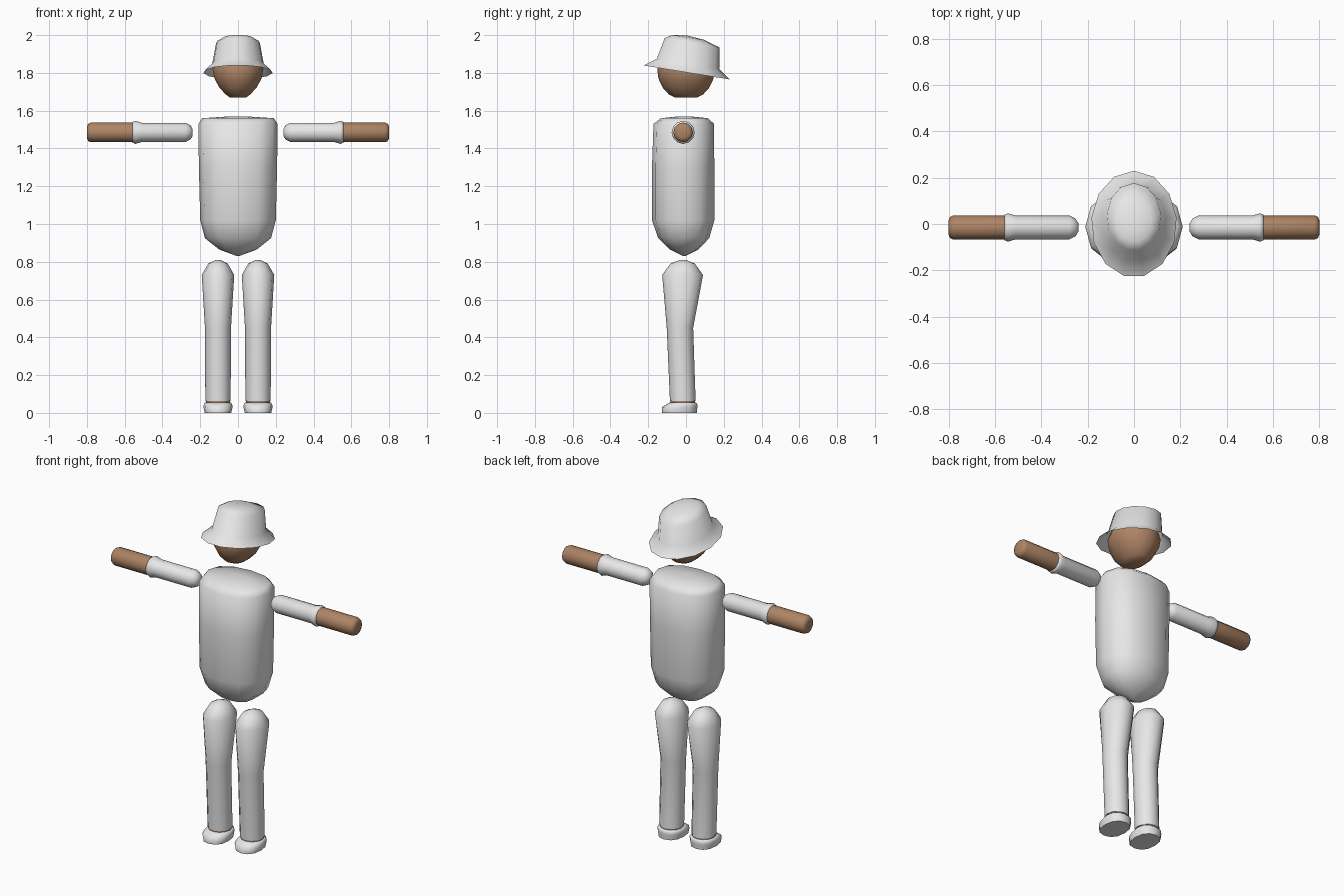
import bpy, bmesh, math


def material(name, rgb):
    m = bpy.data.materials.new(name)
    m.diffuse_color = (*rgb, 1)
    return m


WHITE = material("soft white", (0.80, 0.80, 0.80))
SKIN = material("warm brown", (0.42, 0.23, 0.13))


def loft(name, rings, mat, n=12, power=1.0, along_x=0, caps=(True, True), angle=70, phase=0.0):
    """Rings are (height, centre_x, centre_y, radius_x, radius_y[, tilt]).
    With along_x = +1/-1 height runs sideways and centre_x becomes z."""
    bm = bmesh.new()
    loops = []
    for h, cx, cy, rx, ry, *tilt in rings:
        slope = tilt[0] if tilt else 0
        loop = []
        for i in range(n):
            a = math.pi / 2 + phase + 2 * math.pi * i / n
            c, s = math.cos(a), math.sin(a)
            x = cx + rx * math.copysign(abs(c) ** power, c)
            y = cy + ry * math.copysign(abs(s) ** power, s)
            z = h + slope * (y - cy)
            loop.append(bm.verts.new((along_x * z, y, x) if along_x else (x, y, z)))
        loops.append(loop)
    for lo, hi in zip(loops, loops[1:]):
        for i in range(n):
            j = (i + 1) % n
            bm.faces.new((lo[i], lo[j], hi[j], hi[i]))
    if caps[0]:
        bm.faces.new(loops[0][::-1])
    if caps[1]:
        bm.faces.new(loops[-1])
    bmesh.ops.recalc_face_normals(bm, faces=bm.faces)
    me = bpy.data.meshes.new(name)
    bm.to_mesh(me)
    bm.free()
    ob = bpy.data.objects.new(name, me)
    me.materials.append(mat)
    bpy.context.collection.objects.link(ob)
    bpy.ops.object.select_all(action='DESELECT')
    ob.select_set(True)
    bpy.context.view_layer.objects.active = ob
    bpy.ops.object.shade_smooth_by_angle(angle=math.radians(angle))
    return ob


# Torso: rounded capsule with a nearly flat top
loft("torso", [
    (0.83, 0, -0.01, 0.005, 0.005),
    (0.865, 0, -0.01, 0.10, 0.075),
    (0.925, 0, -0.012, 0.175, 0.135),
    (1.02, 0, -0.015, 0.20, 0.165),
    (1.30, 0, -0.015, 0.207, 0.165),
    (1.53, 0, -0.012, 0.21, 0.160),
    (1.56, 0, -0.008, 0.19, 0.125),
    (1.57, 0, -0.008, 0.04, 0.03)], WHITE, power=0.85)

# Head
loft("head", [
    (1.67, 0, 0, 0.045, 0.06),
    (1.685, 0, 0, 0.065, 0.09),
    (1.72, 0, 0, 0.10, 0.122),
    (1.77, 0, 0, 0.128, 0.146),
    (1.82, 0, 0, 0.138, 0.152),
    (1.88, 0, 0, 0.115, 0.13),
    (1.94, 0, 0, 0.07, 0.08)], SKIN, n=14)

# Bucket hat: open underneath, tilted down toward the back
loft("hat", [
    (1.803, 0, 0.0, 0.185, 0.23, -0.163),
    (1.847, 0, 0.008, 0.138, 0.168, -0.164),
    (1.96, 0, 0.03, 0.117, 0.147, -0.172),
    (1.988, 0, 0.01, 0.075, 0.085, -0.15),
    (1.998, 0, -0.01, 0.02, 0.02, -0.05)], WHITE, n=13, caps=(False, True))

for side, s in (("right", -1), ("left", 1)):
    # Sleeve with flared cuff, and bare forearm
    loft(side + "_sleeve", [
        (0.24, 1.485, -0.015, 0.018, 0.018),
        (0.252, 1.485, -0.015, 0.038, 0.038),
        (0.278, 1.485, -0.015, 0.051, 0.051),
        (0.51, 1.485, -0.015, 0.051, 0.051),
        (0.543, 1.485, -0.015, 0.061, 0.061),
        (0.558, 1.485, -0.015, 0.055, 0.055)], WHITE, along_x=s)
    loft(side + "_forearm", [
        (0.54, 1.485, -0.015, 0.052, 0.052),
        (0.78, 1.485, -0.015, 0.052, 0.052),
        (0.794, 1.485, -0.015, 0.045, 0.045),
        (0.80, 1.485, -0.015, 0.03, 0.03)], SKIN, along_x=s)

    # Trouser leg, ankle and shoe
    x = s * 0.106
    loft(side + "_leg", [
        (0.063, x, -0.017, 0.067, 0.068),
        (0.45, x, -0.032, 0.069, 0.070),
        (0.73, x, -0.018, 0.086, 0.108),
        (0.79, x, -0.018, 0.052, 0.065),
        (0.81, x, -0.016, 0.012, 0.015)], WHITE)
    loft(side + "_ankle", [
        (0.04, x, -0.017, 0.064, 0.065),
        (0.066, x, -0.017, 0.064, 0.065)], SKIN)
    loft(side + "_shoe", [
        (0.0, x, -0.034, 0.070, 0.092),
        (0.03, x, -0.034, 0.077, 0.094),
        (0.045, x, -0.022, 0.075, 0.082),
        (0.055, x, -0.017, 0.068, 0.070)], WHITE, power=0.85)
